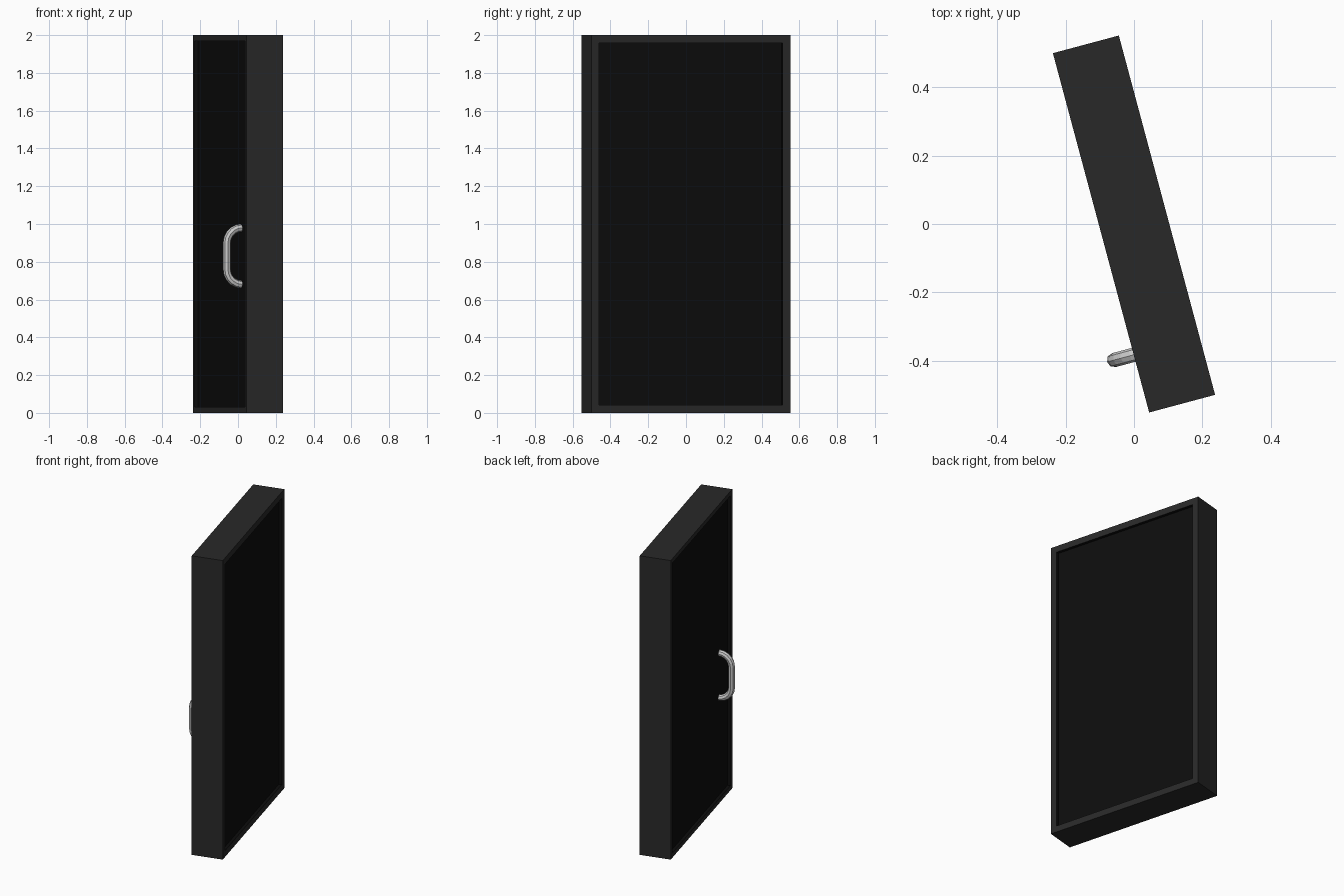
import bpy, bmesh, math
from mathutils import Matrix, Vector

if "Cube" in bpy.data.objects:
    bpy.data.objects.remove(bpy.data.objects["Cube"])

ANGLE = math.radians(15)
W, T, H = 1.09, 0.20, 2.0
DEPTH = 0.02


def material(name, value):
    m = bpy.data.materials.new(name)
    m.diffuse_color = (value, value, value, 1)
    m.use_nodes = True
    m.node_tree.nodes["Principled BSDF"].inputs["Base Color"].default_value = m.diffuse_color
    return m


# door slab with a recessed dark panel on both broad faces
bm = bmesh.new()
bmesh.ops.create_cube(bm, size=1)
bmesh.ops.scale(bm, vec=(T, W, H), verts=bm.verts)
bmesh.ops.translate(bm, vec=(0, 0, H / 2), verts=bm.verts)
bm.normal_update()
for side, rim in ((-1, 0.03), (1, 0.042)):
    bm.normal_update()
    face = next(f for f in bm.faces if f.normal.x * side > 0.9)
    bmesh.ops.inset_region(bm, faces=[face], thickness=rim, use_even_offset=True)
    # panel and recess walls share the dark material
    face.material_index = 1
    inner = bmesh.ops.extrude_discrete_faces(bm, faces=[face])["faces"][0]
    bmesh.ops.translate(bm, vec=(-side * DEPTH, 0, 0), verts=inner.verts)
bmesh.ops.recalc_face_normals(bm, faces=bm.faces)
mesh = bpy.data.meshes.new("door_slab")
bm.to_mesh(mesh)
bm.free()
mesh.materials.append(material("frame_dark", 0.022))
mesh.materials.append(material("panel_black", 0.004))
door = bpy.data.objects.new("door_slab", mesh)
door.rotation_euler.z = ANGLE
bpy.context.collection.objects.link(door)

# octagonal pull handle swept along a rounded U path
R, STEPS = 0.08, 5
quarter = [i / STEPS * math.pi / 2 for i in range(STEPS + 1)]
x0 = -T / 2 + DEPTH
top = [(x0 - R * math.sin(a), -0.37, 0.90 + R * math.cos(a)) for a in quarter]
bottom = [(x, y, 1.66 - z) for x, y, z in reversed(top)]
path = top + bottom

curve = bpy.data.curves.new("pull_handle", "CURVE")
curve.dimensions = "3D"
curve.bevel_depth = 0.021
curve.bevel_resolution = 2
curve.use_fill_caps = True
spline = curve.splines.new("POLY")
spline.points.add(len(path) - 1)
for p, co in zip(spline.points, path):
    p.co = (*co, 1)
spline.use_smooth = False
handle = bpy.data.objects.new("pull_handle", curve)
handle.rotation_euler.z = ANGLE
bpy.context.collection.objects.link(handle)
